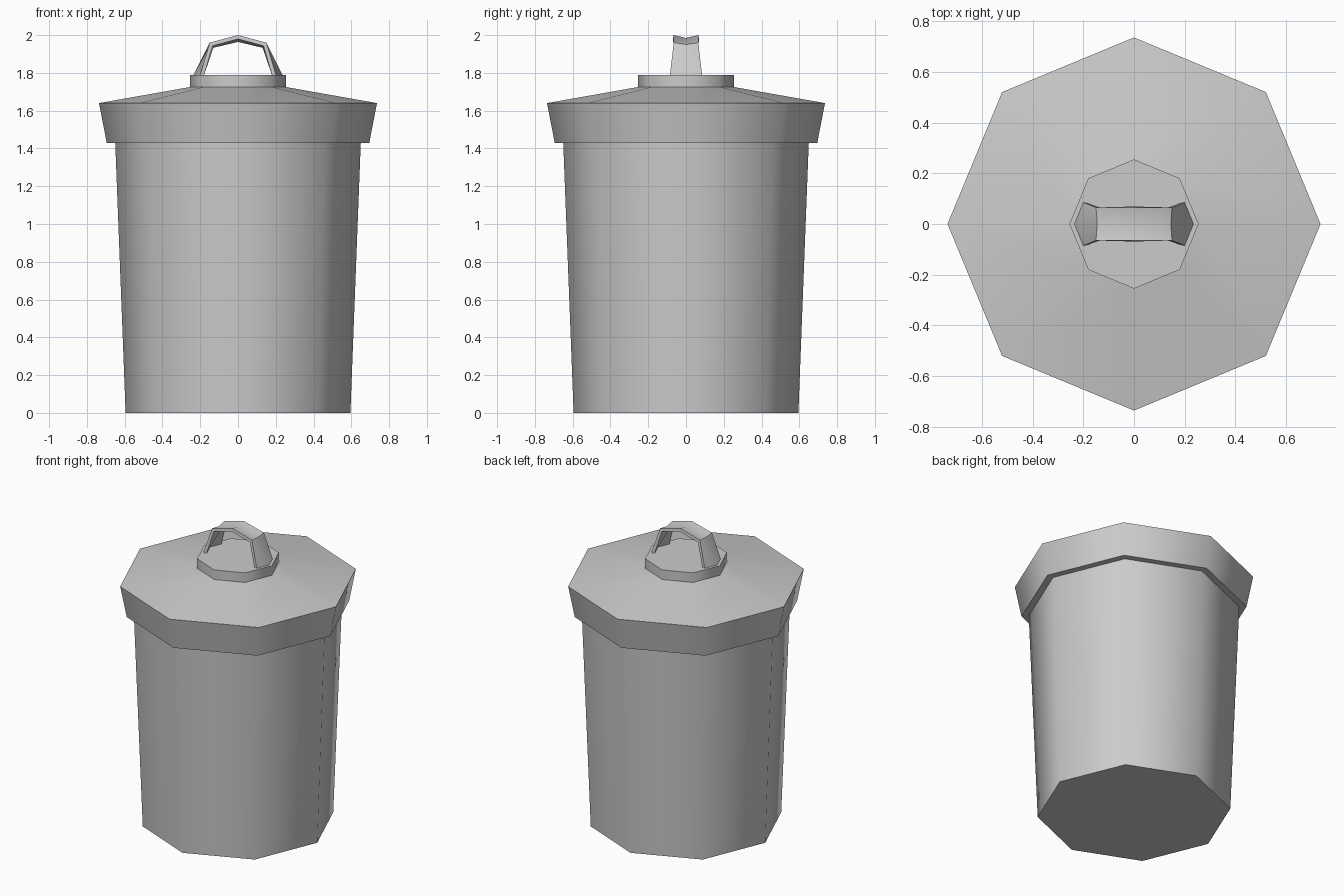
import bpy
import bmesh
from math import cos, sin, pi, radians

cube = bpy.data.objects.get("Cube")
if cube:
    bpy.data.objects.remove(cube, do_unlink=True)

SIDES = 8

metal = bpy.data.materials.new("grey metal")
metal.use_nodes = True
colour = (0.6, 0.6, 0.6, 1)
metal.diffuse_color = colour
metal.node_tree.nodes["Principled BSDF"].inputs["Base Color"].default_value = colour


def finish(name, bm):
    """Turn a bmesh into a smooth-shaded object with sharp edges kept."""
    bmesh.ops.recalc_face_normals(bm, faces=bm.faces)
    mesh = bpy.data.meshes.new(name)
    bm.to_mesh(mesh)
    bm.free()
    mesh.materials.append(metal)
    obj = bpy.data.objects.new(name, mesh)
    bpy.context.collection.objects.link(obj)
    bpy.ops.object.select_all(action='DESELECT')
    obj.select_set(True)
    bpy.context.view_layer.objects.active = obj
    bpy.ops.object.shade_smooth_by_angle(angle=radians(47))
    return obj


def turned(name, profile, cap_bottom=False, cap_top=False):
    """Octagonal part from (radius, height) rings, corners on the axes."""
    bm = bmesh.new()
    rings = [[bm.verts.new((r * cos(2 * pi * i / SIDES), r * sin(2 * pi * i / SIDES), z))
              for i in range(SIDES)] for r, z in profile]
    for low, high in zip(rings, rings[1:]):
        for i in range(SIDES):
            j = (i + 1) % SIDES
            bm.faces.new((low[i], low[j], high[j], high[i]))
    if cap_bottom:
        bm.faces.new(rings[0][::-1])
    if cap_top:
        bm.faces.new(rings[-1])
    return finish(name, bm)


# Tapered can, overhanging lid and the plate under the handle
turned("can_body", [(0.595, 0), (0.65, 1.43)], cap_bottom=True)
turned("lid", [(0.648, 1.43), (0.695, 1.43), (0.736, 1.64), (0.255, 1.725)])
turned("handle_plate", [(0.255, 1.725), (0.255, 1.79)], cap_top=True)

# Handle strap: stations of (middle x, edge x, middle z, edge z, half width)
half = [(0.235, 0.2, 1.79, 1.79, 0.085),
        (0.145, 0.15, 1.95, 1.96, 0.065)]
top = [(0, 0, 1.985, 2.0, 0.065)]
mirrored = [(-a, -b, c, d, w) for a, b, c, d, w in half]
bm = bmesh.new()
rows = [[bm.verts.new(p) for p in ((xe, -w, ze), (xm, 0, zm), (xe, w, ze))]
        for xm, xe, zm, ze, w in mirrored + top + half[::-1]]
for a, b in zip(rows, rows[1:]):
    for k in range(2):
        bm.faces.new((a[k], b[k], b[k + 1], a[k + 1]))
bm.normal_update()
if sum(f.normal.z for f in bm.faces) < 0:
    bmesh.ops.reverse_faces(bm, faces=bm.faces)

# Give the strap its thickness on the inner side
strap = bmesh.new()
source = bpy.data.meshes.new("strap_sheet")
bm.to_mesh(source)
bm.free()
sheet = bpy.data.objects.new("strap_sheet", source)
bpy.context.collection.objects.link(sheet)
solid = sheet.modifiers.new("Thickness", 'SOLIDIFY')
solid.thickness = 0.02
solid.offset = -1
solid.use_even_offset = True
strap.from_object(sheet, bpy.context.evaluated_depsgraph_get())
bpy.data.objects.remove(sheet, do_unlink=True)
finish("lid_handle", strap)
